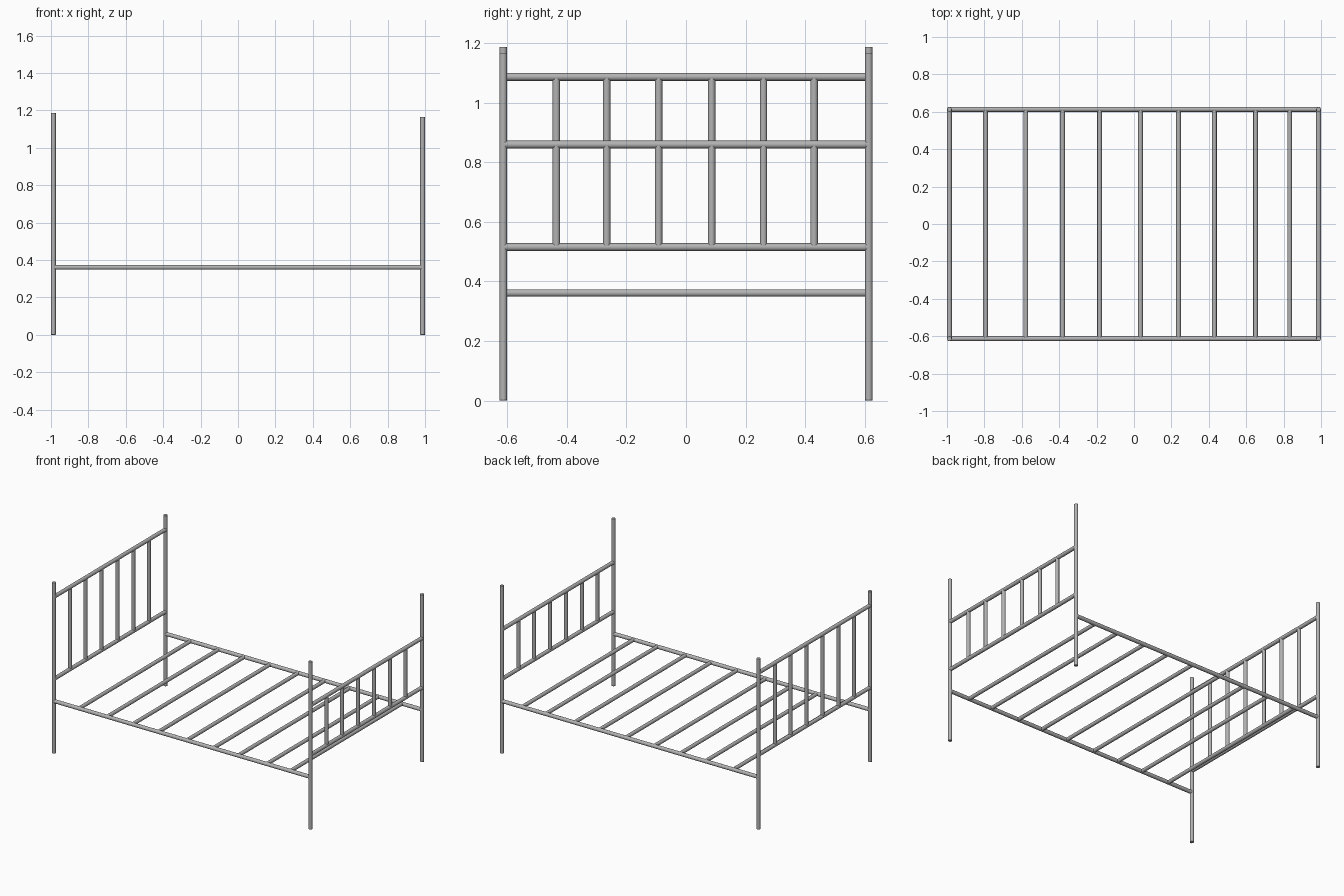
import bpy
from mathutils import Vector

cube = bpy.data.objects.get("Cube")
if cube:
    bpy.data.objects.remove(cube, do_unlink=True)

metal = bpy.data.materials.new("grey_metal")
metal.use_nodes = True
GREY = (0.45, 0.45, 0.45, 1)
metal.diffuse_color = GREY
metal.node_tree.nodes["Principled BSDF"].inputs["Base Color"].default_value = GREY


def tube(name, start, end, radius=0.0125, rounded=False):
    """Round metal tube between two points."""
    a, b = Vector(start), Vector(end)
    bpy.ops.mesh.primitive_cylinder_add(vertices=20, radius=radius, depth=(b - a).length,
                                        location=(a + b) / 2)
    obj = bpy.context.object
    obj.name = name
    obj.rotation_euler = (b - a).to_track_quat('Z', 'Y').to_euler()
    obj.data.materials.append(metal)
    if rounded:
        bevel = obj.modifiers.new("soft_end", 'BEVEL')
        bevel.width = 0.002
        bevel.segments = 2
        bevel.limit_method = 'ANGLE'
        bevel.angle_limit = 1.0
    bpy.ops.object.shade_smooth_by_angle()
    return obj


END_X, SIDE_Y = 0.987, 0.613
BED_Z, LOW_Z = 0.361, 0.515
spindle_ys = (-0.435, -0.266, -0.092, 0.086, 0.26, 0.43)
slat_xs = (-0.794, -0.578, -0.382, -0.184, 0.035, 0.238, 0.43, 0.65, 0.832)

# Headboard and footboard: posts, two cross rails and spindles
for part, x, post_top, rail_top in (("headboard", -END_X, 1.187, 1.086),
                                    ("footboard", END_X, 1.165, 0.859)):
    for side, y in (("right", -SIDE_Y), ("left", SIDE_Y)):
        tube(f"{part}_post_{side}", (x, y, 0), (x, y, post_top), 0.013, True)
    for level, z in (("lower", LOW_Z), ("upper", rail_top)):
        tube(f"{part}_{level}_rail", (x, -SIDE_Y, z), (x, SIDE_Y, z), 0.013)
    for i, y in enumerate(spindle_ys, 1):
        tube(f"{part}_spindle_{i}", (x, y, LOW_Z), (x, y, rail_top))

# Long side rails
for side, y in (("right", -SIDE_Y), ("left", SIDE_Y)):
    tube(f"side_rail_{side}", (-END_X, y, BED_Z), (END_X, y, BED_Z), 0.013)

# Slats across the bed
for i, x in enumerate(slat_xs, 1):
    tube(f"slat_{i}", (x, -SIDE_Y, BED_Z), (x, SIDE_Y, BED_Z))
